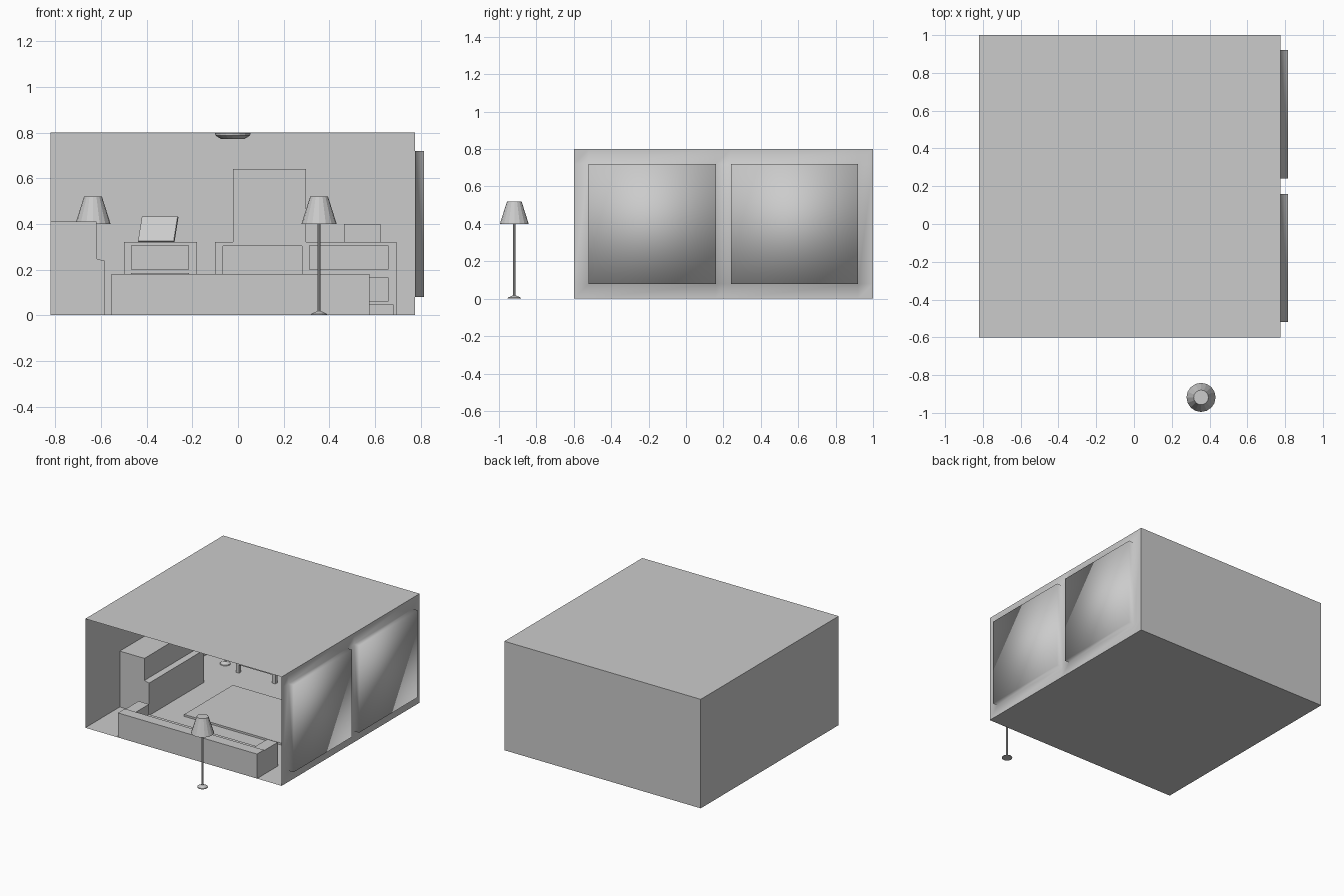
import bpy, bmesh, math
from mathutils import Matrix, Euler

if "Cube" in bpy.data.objects:
    bpy.data.objects.remove(bpy.data.objects["Cube"])

X0, X1, Y0, Y1, H = -0.82, 0.775, -0.6, 1.0, 0.8   # room limits


def finish(bm, name, smooth=False):
    mesh = bpy.data.meshes.new(name)
    bm.to_mesh(mesh)
    bm.free()
    for p in mesh.polygons:
        p.use_smooth = smooth
    ob = bpy.data.objects.new(name, mesh)
    bpy.context.collection.objects.link(ob)
    return ob


def add_box(bm, x, y, z):
    m = Matrix.Translation((sum(x) / 2, sum(y) / 2, sum(z) / 2)) @ \
        Matrix.Diagonal((x[1] - x[0], y[1] - y[0], z[1] - z[0], 1))
    bmesh.ops.create_cube(bm, size=1, matrix=m)


def boxes(name, *parts):
    bm = bmesh.new()
    for p in parts:
        add_box(bm, *p)
    return finish(bm, name)


def extrude(name, profile, axis_vec, to3d):
    bm = bmesh.new()
    f = bm.faces.new([bm.verts.new(to3d(*p)) for p in profile])
    r = bmesh.ops.extrude_face_region(bm, geom=[f])
    verts = [v for v in r['geom'] if isinstance(v, bmesh.types.BMVert)]
    bmesh.ops.translate(bm, verts=verts, vec=axis_vec)
    bmesh.ops.recalc_face_normals(bm, faces=bm.faces)
    return finish(bm, name)


def lathe(name, profile, loc, sides=16):
    bm = bmesh.new()
    rings = []
    for r, z in profile:
        rings.append([bm.verts.new((loc[0] + r * math.cos(2 * math.pi * i / sides),
                                    loc[1] + r * math.sin(2 * math.pi * i / sides), z))
                      for i in range(sides)])
    for a, b in zip(rings, rings[1:]):
        for i in range(sides):
            j = (i + 1) % sides
            bm.faces.new((a[i], a[j], b[j], b[i]))
    bm.faces.new(rings[0])
    bm.faces.new(rings[-1])
    bmesh.ops.recalc_face_normals(bm, faces=bm.faces)
    return finish(bm, name)


# room shell: thin floor, ceiling, back and left wall, open at the front
bm = bmesh.new()
add_box(bm, (X0, X1), (Y0, Y1), (0, H))
bm.normal_update()
bmesh.ops.delete(bm, geom=[f for f in bm.faces if f.normal.y < -0.5 or f.normal.x > 0.5],
                 context='FACES_ONLY')
finish(bm, "room_shell")

# right wall with two windows pushed outward, smooth shaded
bm = bmesh.new()
ys, zs = [Y0, -0.52, 0.16, 0.24, 0.92, Y1], [0, 0.08, 0.72, H]
grid = [[bm.verts.new((X1, y, z)) for z in zs] for y in ys]
windows = []
for i in range(5):
    for j in range(3):
        f = bm.faces.new((grid[i][j], grid[i + 1][j], grid[i + 1][j + 1], grid[i][j + 1]))
        if i in (1, 3) and j == 1:
            windows.append(f)
r = bmesh.ops.extrude_face_region(bm, geom=windows)
bmesh.ops.translate(bm, vec=(0.04, 0, 0),
                    verts=[v for v in r['geom'] if isinstance(v, bmesh.types.BMVert)])
bmesh.ops.delete(bm, geom=[f for f in windows if f.is_valid], context='FACES_ONLY')
finish(bm, "window_wall", smooth=True)

# standing lamps
for name, loc in (("front_lamp", (0.355, -0.918)), ("corner_lamp", (-0.635, 0.76))):
    lathe(name + "_base", [(0.036, 0), (0.034, 0.006), (0.008, 0.018)], loc)
    lathe(name + "_pole", [(0.007, 0.01), (0.007, 0.42)], loc, 8)
    lathe(name + "_shade", [(0.077, 0.4), (0.039, 0.52)], loc)

# ceiling light
lathe("ceiling_light", [(0.078, 0.799), (0.076, 0.787), (0.05, 0.771)], (-0.023, 0.2))

# front sofa with its back to the open side
boxes("sofa",
      ((-0.555, 0.575), (-0.6, -0.52), (0, 0.18)),
      ((-0.555, -0.47), (-0.52, -0.36), (0, 0.175)),
      ((0.49, 0.575), (-0.52, -0.36), (0, 0.175)),
      ((-0.47, 0.49), (-0.52, -0.36), (0, 0.1)))

# stepped unit on the left wall
extrude("side_unit", [(X0, 0), (-0.583, 0), (-0.583, 0.238), (-0.62, 0.248),
                      (-0.62, 0.41), (X0, 0.41)],
        (0, 0.64, 0), lambda x, z: (x, -0.2, z))

# rug
boxes("rug", ((-0.385, 0.45), (-0.075, 0.49), (0, 0.014)))

# small cabinet on legs with a drawer front
boxes("small_cabinet", ((-0.5, -0.18), (0.69, 0.99), (0.06, 0.32)))
boxes("small_cabinet_drawers", *[((-0.468, -0.215), (0.68, 0.7), z)
                                 for z in ((0.2, 0.305), (0.08, 0.185))])
boxes("small_cabinet_legs", *[((x, x + 0.025), (y, y + 0.025), (0, 0.06))
                              for x in (-0.5, -0.205) for y in (0.69, 0.965)])

# leaning picture on the small cabinet
bm = bmesh.new()
add_box(bm, (-0.083, 0.083), (-0.006, 0.006), (0, 0.12))
bm.transform(Matrix.Translation((-0.358, 0.82, 0.322)) @
             Euler((math.radians(-25), 0, math.radians(-20))).to_matrix().to_4x4())
finish(bm, "leaning_picture")

# desk with a knee space and a drawer stack
FY, BY = 0.69, 0.99
boxes("desk",
      ((-0.1, 0.695), (FY, BY), (0.303, 0.32)),
      ((-0.1, -0.065), (FY, BY), (0, 0.303)),
      ((0.28, 0.695), (FY, BY), (0.045, 0.303)),
      ((0.68, 0.695), (FY, BY), (0, 0.045)),
      ((0.28, 0.295), (FY, BY), (0, 0.045)),
      ((0.295, 0.68), (FY + 0.02, BY), (0, 0.045)))
boxes("desk_drawers", *[((0.31, 0.66), (FY - 0.01, FY + 0.01), z)
                        for z in ((0.2, 0.305), (0.06, 0.165))])

# tall hutch and small box on the desk
boxes("desk_hutch", ((-0.022, 0.298), (FY, BY), (0.32, 0.64)))
boxes("desk_box", ((0.465, 0.625), (0.76, 0.92), (0.32, 0.4)))
